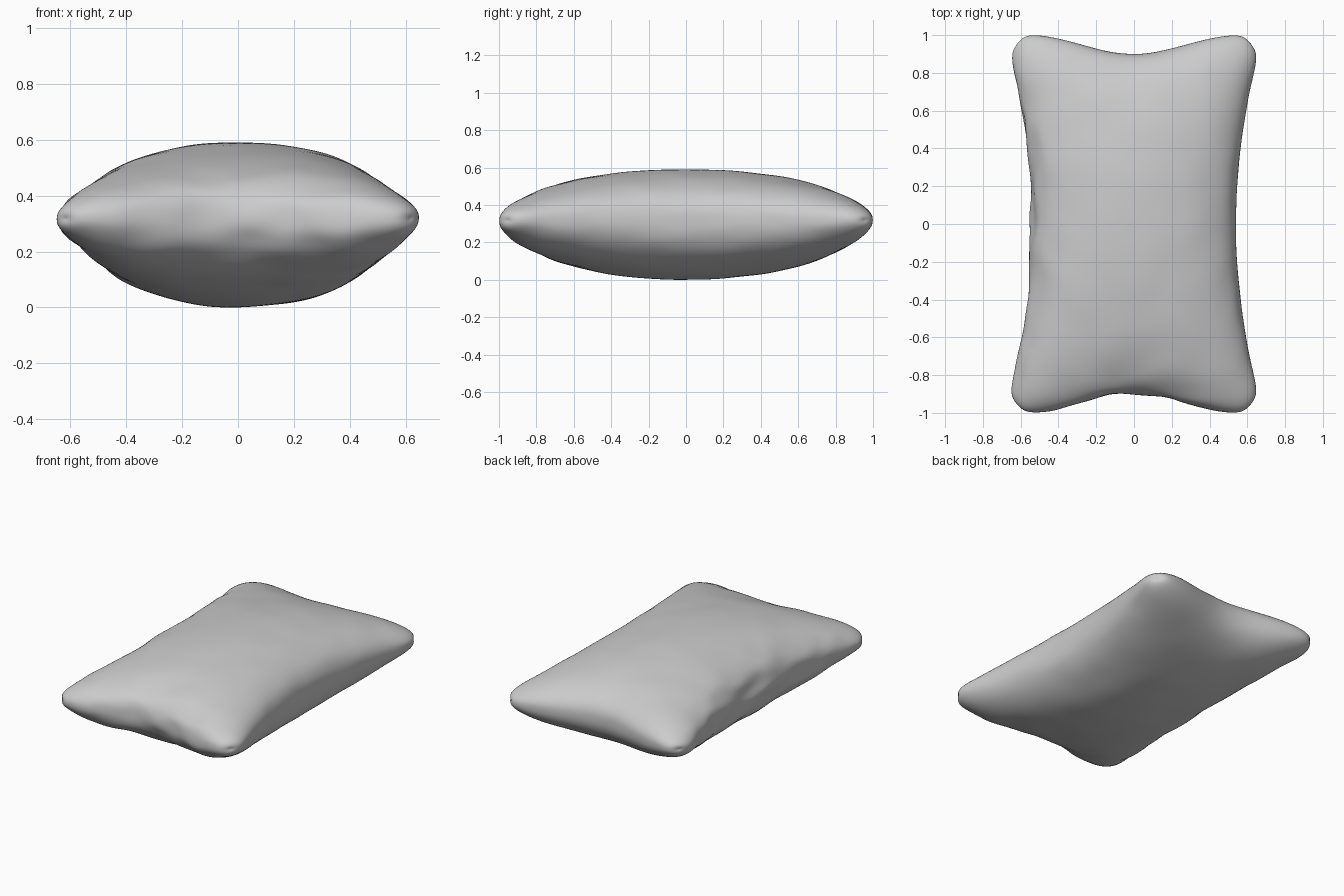
import bpy, bmesh, math
from mathutils import Vector, noise

if "Cube" in bpy.data.objects:
    bpy.data.objects.remove(bpy.data.objects["Cube"])

N = 72          # grid cells per side
SEAM = 0.32     # height of the seam


def pillow_point(s, t, side):
    """Map a square grid position to the upper (+1) or lower (-1) cloth panel."""
    u, v = math.sin(s * math.pi / 2), math.sin(t * math.pi / 2)
    # Outline: pinched sides, pulled-out and rounded corners
    x = u * (0.54 + 0.135 * v * v - 0.06 * abs(v) ** 24)
    y = v * (0.95 - 0.05 * math.cos(math.pi * 1.1 * u) - 0.045 * abs(u) ** 24)
    # Stuffing: full in the middle, rounded off to the seam
    fill = max(0.0, (1 - u * u) * (1 - v * v))
    h = 0.272 * fill ** 0.40 if side > 0 else 0.318 * fill ** 0.42
    z = SEAM + side * h
    # Soft creases, strongest by the left and front seams
    edge = max(0.0, -u) ** 6 * (1 - v * v) + max(0.0, -v) ** 6 * (1 - u * u)
    amount = 0.004 + 0.022 * edge
    p = Vector((x * 5, y * 5, z * 9))
    n = noise.noise(p)
    m = noise.noise(p * 1.3 + Vector((7, 3, 1)))
    return Vector((x + amount * m * 0.6, y + amount * n * 0.6, z + amount * n))


# Pillow: two stuffed panels joined along the seam
bm = bmesh.new()
for side in (1, -1):
    rows = [[bm.verts.new(pillow_point(2 * i / N - 1, 2 * j / N - 1, side))
             for i in range(N + 1)] for j in range(N + 1)]
    for j in range(N):
        for i in range(N):
            quad = [rows[j][i], rows[j][i + 1], rows[j + 1][i + 1], rows[j + 1][i]]
            bm.faces.new(quad if side > 0 else quad[::-1])
bmesh.ops.remove_doubles(bm, verts=bm.verts, dist=0.0004)
bmesh.ops.recalc_face_normals(bm, faces=bm.faces)

# Rest the pillow on the floor
low = min(v.co.z for v in bm.verts)
bmesh.ops.translate(bm, verts=bm.verts, vec=(0, 0, -low))
for f in bm.faces:
    f.smooth = True

mesh = bpy.data.meshes.new("pillow")
bm.to_mesh(mesh)
bm.free()
pillow = bpy.data.objects.new("pillow", mesh)
bpy.context.collection.objects.link(pillow)
